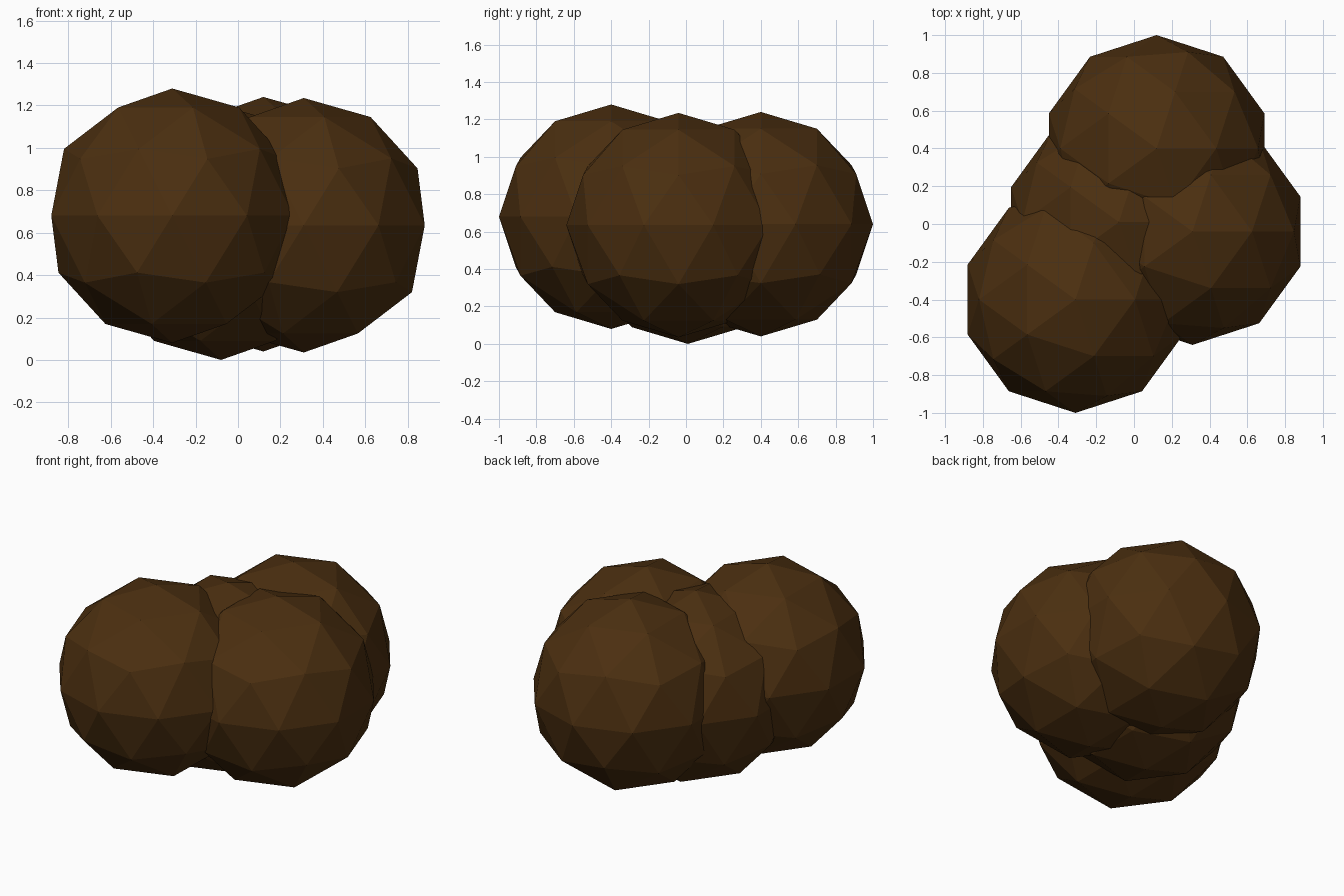
import bpy

if "Cube" in bpy.data.objects:
    bpy.data.objects.remove(bpy.data.objects["Cube"])

# Single dark brown colour
brown = bpy.data.materials.new("dark_brown")
brown.diffuse_color = (0.07, 0.028, 0.005, 1.0)
brown.use_nodes = True
brown.node_tree.nodes["Principled BSDF"].inputs["Base Color"].default_value = brown.diffuse_color

RADIUS = 0.6


def add_lump(name, centre):
    """Flat-shaded, low-poly round lump."""
    bpy.ops.mesh.primitive_ico_sphere_add(subdivisions=2, radius=RADIUS, location=centre)
    lump = bpy.context.object
    lump.name = name
    lump.data.materials.append(brown)
    bpy.ops.object.shade_flat()
    return lump


# Cluster of four overlapping lumps
add_lump("front_lump", (-0.31, -0.40, 0.68))
add_lump("right_lump", (0.31, -0.04, 0.635))
add_lump("back_lump", (0.12, 0.40, 0.64))
add_lump("centre_lump", (-0.08, 0.01, 0.60))
